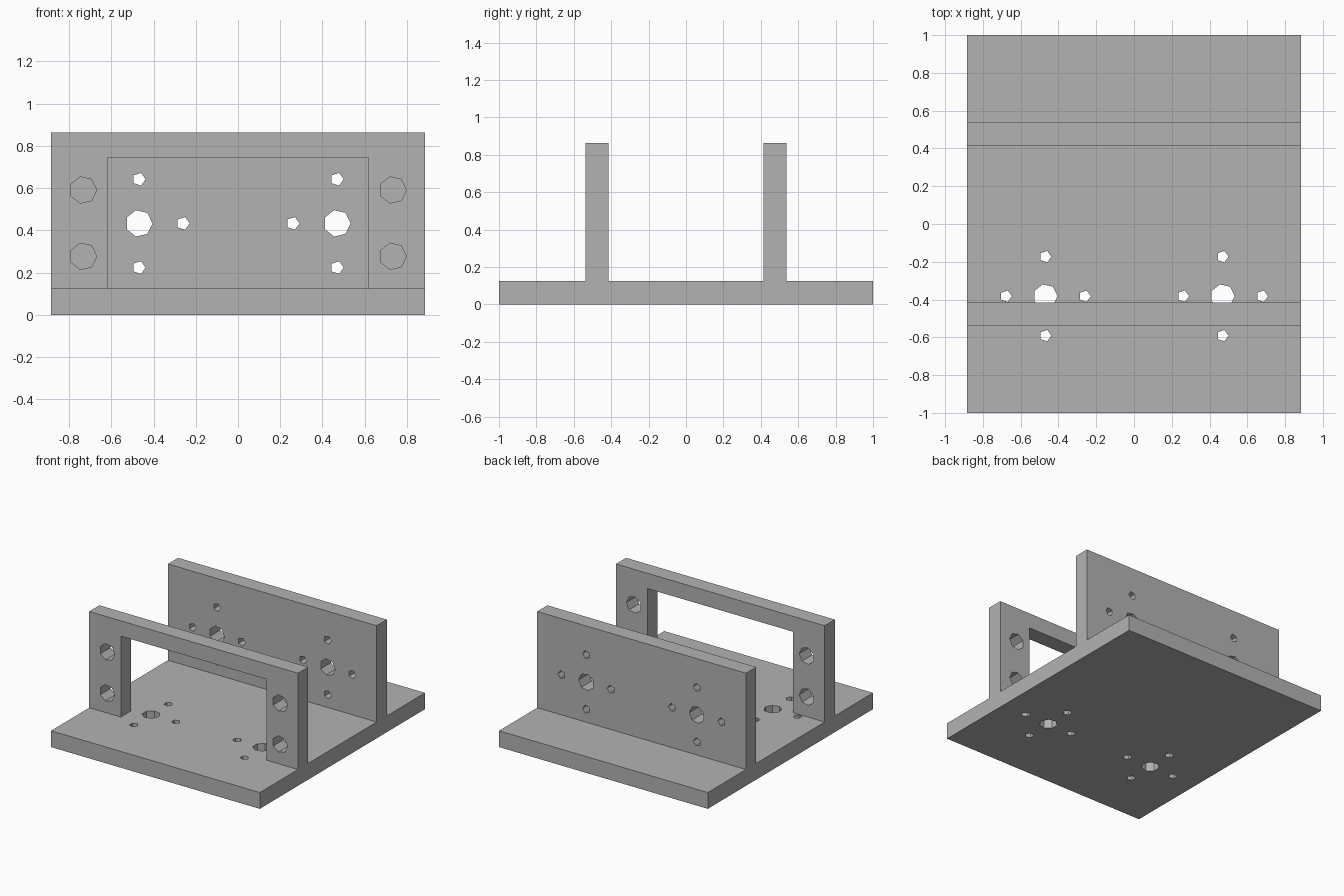
import bpy
import bmesh
from math import cos, sin, tau
from mathutils import Vector

cube = bpy.data.objects.get("Cube")
if cube:
    bpy.data.objects.remove(cube, do_unlink=True)

HALF_X, HALF_Y, BASE_Z, TOP_Z = 0.885, 1.0, 0.125, 0.863
WALL_IN, WALL_OUT = 0.415, 0.538
BIG, SMALL = 0.064, 0.0315

grey = bpy.data.materials.new("plain grey")
grey.use_nodes = True
grey.diffuse_color = (0.45, 0.45, 0.45, 1)
grey.node_tree.nodes["Principled BSDF"].inputs["Base Color"].default_value = grey.diffuse_color


def prism(bm, outline, depth):
    """Extrude a closed outline of points along the depth vector."""
    face = bm.faces.new([bm.verts.new(p) for p in outline])
    ext = bmesh.ops.extrude_face_region(bm, geom=[face])["geom"]
    verts = [v for v in ext if isinstance(v, bmesh.types.BMVert)]
    bmesh.ops.translate(bm, vec=depth, verts=verts)


def make_object(name, bm):
    bmesh.ops.recalc_face_normals(bm, faces=bm.faces)
    mesh = bpy.data.meshes.new(name)
    bm.to_mesh(mesh)
    bm.free()
    mesh.materials.append(grey)
    obj = bpy.data.objects.new(name, mesh)
    bpy.context.collection.objects.link(obj)
    return obj


def hole(bm, center, radius, sides, up, depth):
    """Polygonal hole with one corner toward +x; up is its second axis."""
    ring = [Vector(center) + radius * (Vector((cos(tau * i / sides), 0, 0))
            + sin(tau * i / sides) * Vector(up)) for i in range(sides)]
    prism(bm, ring, depth)


def motor_holes(bm, center, up, depth):
    """Large shaft hole with four screw holes around it."""
    hole(bm, center, BIG, 7, up, depth)
    for dx, du in ((1, 0), (-1, 0), (0, 1), (0, -1)):
        offset = 0.209 * (Vector((dx, 0, 0)) + du * Vector(up))
        hole(bm, Vector(center) + offset, SMALL, 5, up, depth)


def cut(target, bm):
    cutter = make_object("cutter", bm)
    cutter.hide_render = True
    mod = target.modifiers.new("cut", "BOOLEAN")
    mod.operation, mod.solver, mod.object = "DIFFERENCE", "EXACT", cutter
    bpy.context.view_layer.objects.active = target
    bpy.ops.object.modifier_apply(modifier=mod.name)
    bpy.data.objects.remove(cutter, do_unlink=True)


# Base and both walls as one extruded side profile
half = [(WALL_IN, BASE_Z), (WALL_IN, TOP_Z), (WALL_OUT, TOP_Z),
        (WALL_OUT, BASE_Z), (HALF_Y, BASE_Z), (HALF_Y, 0)]
profile = half + [(-y, z) for y, z in reversed(half)]
bm = bmesh.new()
prism(bm, [(-HALF_X, y, z) for y, z in profile], (2 * HALF_X, 0, 0))
bracket = make_object("mounting_bracket", bm)

# Wide opening in the front wall
bm = bmesh.new()
prism(bm, [(x, -0.6, z) for x, z in
           ((-0.617, BASE_Z), (0.617, BASE_Z), (0.617, 0.745), (-0.617, 0.745))],
      (0, 0.3, 0))
cut(bracket, bm)

# Hole patterns in the base and back wall, and pairs in the front legs
bm = bmesh.new()
for side in (-1, 1):
    motor_holes(bm, (side * 0.469, -0.382, -0.05), (0, 1, 0), (0, 0, 0.2))
    motor_holes(bm, (side * 0.469, 0.35, 0.433), (0, 0, 1), (0, 0.25, 0))
    for z in (0.277, 0.591):
        hole(bm, (side * 0.733, -0.6, z), BIG, 7, (0, 0, 1), (0, 0.25, 0))
cut(bracket, bm)
